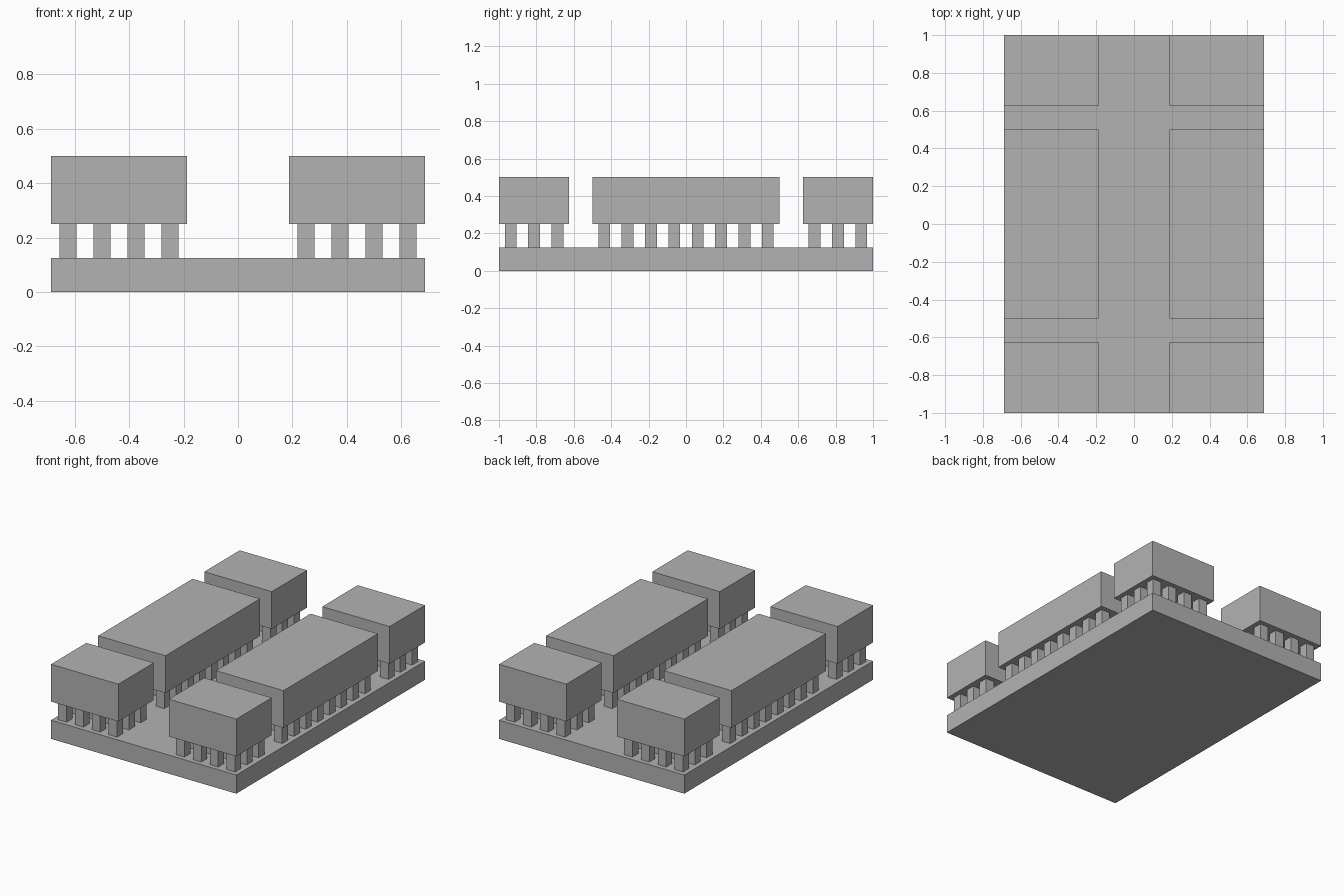
import bpy
import bmesh
from mathutils import Matrix, Vector

cube = bpy.data.objects.get("Cube")
if cube:
    bpy.data.objects.remove(cube)

GREY = (0.45, 0.45, 0.45, 1)
grey = bpy.data.materials.new("plain_grey")
grey.use_nodes = True
grey.diffuse_color = GREY
grey.node_tree.nodes["Principled BSDF"].inputs["Base Color"].default_value = GREY


def boxes(name, centres, size):
    """One object made of equal boxes at the given centres."""
    bm = bmesh.new()
    for c in centres:
        bmesh.ops.create_cube(bm, size=1, matrix=Matrix.Translation(Vector(c)) @ Matrix.Diagonal((*size, 1)))
    mesh = bpy.data.meshes.new(name)
    bm.to_mesh(mesh)
    bm.free()
    mesh.materials.append(grey)
    obj = bpy.data.objects.new(name, mesh)
    bpy.context.collection.objects.link(obj)


STEP = 0.125        # spacing of the pillar grid
POST = STEP / 2     # pillar thickness
COLUMNS = 4

# Base slab
boxes("base_slab", [(0, 0, STEP / 2)], (1.375, 2, STEP))

# Raised blocks, each on a grid of square pillars: name, centre y, length, pillar rows
sections = [("front", -0.8125, 0.375, 3), ("middle", 0, 1, 8), ("back", 0.8125, 0.375, 3)]
for side, sx in (("left", 1), ("right", -1)):
    x = sx * 0.4375
    for part, y, length, rows in sections:
        boxes(f"{part}_{side}_block", [(x, y, 0.375)], (0.5, length, 0.25))
        grid = [(x + (i - (COLUMNS - 1) / 2) * STEP, y + (j - (rows - 1) / 2) * STEP, STEP * 1.5)
                for i in range(COLUMNS) for j in range(rows)]
        boxes(f"{part}_{side}_pillars", grid, (POST, POST, STEP))
